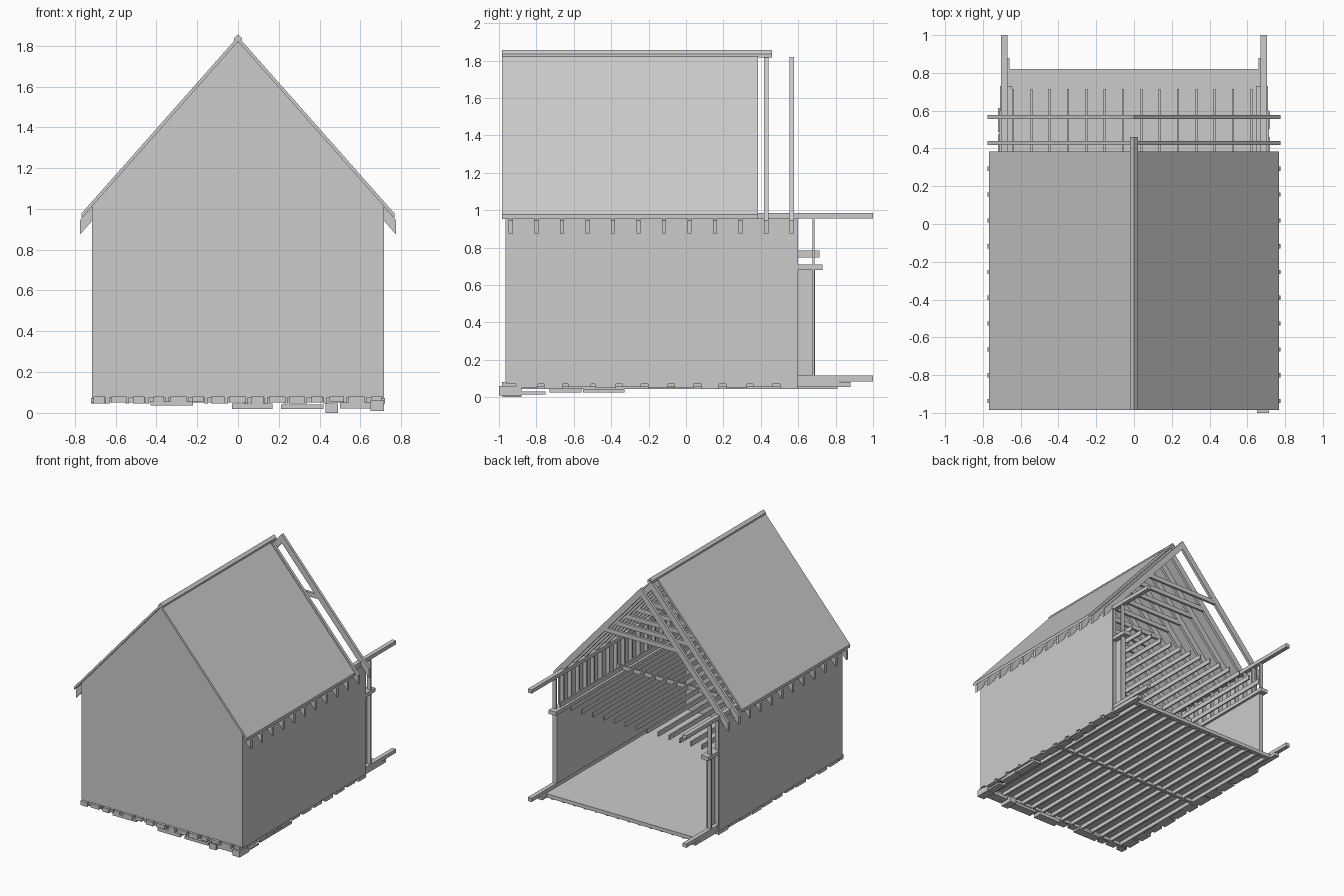
import bpy, bmesh, random
from mathutils import Vector

random.seed(4)
cube = bpy.data.objects.get("Cube")
if cube:
    bpy.data.objects.remove(cube)

wood = bpy.data.materials.new("plain grey")
wood.use_nodes = True
GREY = (0.6, 0.6, 0.6, 1)
wood.diffuse_color = GREY
wood.node_tree.nodes["Principled BSDF"].inputs["Base Color"].default_value = GREY


def finish(bm, name):
    bmesh.ops.recalc_face_normals(bm, faces=bm.faces[:])
    mesh = bpy.data.meshes.new(name)
    bm.to_mesh(mesh)
    bm.free()
    mesh.materials.append(wood)
    obj = bpy.data.objects.new(name, mesh)
    bpy.context.collection.objects.link(obj)
    return obj


def boxes(name, items):
    """One object from boxes, each given as x, y and z ranges."""
    bm = bmesh.new()
    for xs, ys, zs in items:
        verts = bmesh.ops.create_cube(bm, size=1)["verts"]
        for v in verts:
            v.co = Vector([r[0] if c < 0 else r[1] for c, r in zip(v.co, (xs, ys, zs))])
    return finish(bm, name)


def prisms(name, profile, spans):
    """Extrude an x-z profile along each y span."""
    bm = bmesh.new()
    for y0, y1 in spans:
        face = bm.faces.new([bm.verts.new((x, y0, z)) for x, z in profile])
        new = bmesh.ops.extrude_face_region(bm, geom=[face])["geom"]
        for v in new:
            if isinstance(v, bmesh.types.BMVert):
                v.co.y = y1
    return finish(bm, name)


def mirror(obj):
    mod = obj.modifiers.new("Mirror", "MIRROR")
    mod.use_axis[0] = True
    return obj


def centred(c, w):
    return (c - w / 2, c + w / 2)


PITCH = 1.13


def slope_z(top, x):
    return top - PITCH * x


def slope_profile(top, depth, x_end):
    low = slope_z(top, x_end)
    return [(0, top), (x_end, low), (x_end, low - depth), (0, top - depth)]


# Floor: deck, joists, middle bridging, rim boards
boxes("floor_deck", [((-0.70, 0.70), (-0.96, 0.82), (0.075, 0.085))])
joist_x = [-0.64 + 0.097 * i for i in range(14)]
boxes("floor_joists", [(centred(x, 0.018), (-0.96, 0.81), (0.045, 0.075))
                       for x in joist_x])
boxes("floor_bridging", [((-0.68, 0.68), centred(-0.08, 0.025), (0.05, 0.075))])
boxes("floor_end_rims", [((-0.70, 0.70), (0.785, 0.82), (0.055, 0.075)),
                         ((-0.70, 0.70), (-0.95, -0.92), (0.05, 0.075))])
boxes("floor_side_rims", [((s * 0.66, s * 0.70) if s > 0 else (-0.70, -0.66),
                           (-0.96, 0.88), (0.055, 0.08)) for s in (-1, 1)])

# Uneven blocks around the base
front_blocks = []
for i in range(15):
    x = -0.68 + 0.097 * i
    front_blocks.append((centred(x, random.uniform(0.05, 0.085)),
                         (-0.985, -0.93), (random.choice((0.045, 0.05, 0.055)), 0.08)))
boxes("front_blocks", front_blocks)
side_blocks = []
for i in range(11):
    y = -0.85 + 0.14 * i
    z = random.choice((0.045, 0.05, 0.055))
    for xs in ((0.65, 0.72), (-0.72, -0.65)):
        side_blocks.append((xs, centred(y, random.uniform(0.09, 0.13)), (z, 0.072)))
boxes("side_blocks", side_blocks)
boxes("base_shims", [
    ((0.65, 0.715), (-1.0, -0.88), (0.01, 0.06)),
    ((0.43, 0.49), (-0.98, -0.88), (0.0, 0.045)),
    ((0.50, 0.65), (-0.98, -0.90), (0.022, 0.05)),
    ((0.21, 0.42), (-0.98, -0.91), (0.018, 0.04)),
    ((-0.03, 0.17), (-0.98, -0.91), (0.018, 0.045)),
    ((-0.43, -0.22), (-0.98, -0.91), (0.036, 0.055)),
    ((0.65, 0.71), (-0.88, -0.75), (0.015, 0.03)),
    ((0.65, 0.71), (-0.73, -0.56), (0.025, 0.05)),
    ((0.65, 0.71), (-0.55, -0.33), (0.025, 0.045))])

# Front gable wall
prisms("front_wall", [(-0.715, 0.08), (0.715, 0.08), (0.715, slope_z(1.825, 0.715)),
                      (0, 1.825), (-0.715, slope_z(1.825, 0.715))], [(-0.965, -0.953)])

# Side walls: outer sheathing, studs, plates, inner boarding, ledger
mirror(boxes("side_sheathing", [((0.705, 0.715), (-0.96, 0.6), (0.07, 0.955))]))
mirror(boxes("wall_studs", [((0.672, 0.704), centred(0.682 - 0.0965 * i, 0.011),
                             (0.115, 0.955)) for i in range(17)]))
mirror(boxes("wall_plates", [((0.67, 0.704), (-0.955, 1.0), (0.955, 0.985)),
                             ((0.67, 0.704), (-0.955, 1.0), (0.085, 0.115))]))
mirror(boxes("inner_boarding", [((0.664, 0.671), (-0.95, 0.69), (0.115, 0.68))]))
mirror(boxes("ledger", [((0.645, 0.71), (-0.95, 0.73), (0.68, 0.71))]))

# Loft joists and bridging
boxes("loft_joists", [(centred(x, 0.011), (-0.95, 0.715), (0.748, 0.785)) for x in joist_x])
boxes("loft_bridging", [((-0.67, 0.67), centred(-0.08, 0.011), (0.75, 0.783))])

# Roof frame: rafter pairs and collar ties
rafter_y = [-0.937 + 0.1366 * i for i in range(12)]
rafter_spans = [centred(y, 0.022) for y in rafter_y]
mirror(prisms("rafters", slope_profile(1.82, 0.07, 0.775), rafter_spans))
TIE = 1.42
tie_half = (1.79 - TIE) / PITCH
boxes("collar_ties", [((-tie_half, tie_half), centred(y, 0.02), (TIE - 0.035, TIE))
                      for y in rafter_y])

# Roof sheathing and ridge cap
mirror(prisms("roof_sheathing", slope_profile(1.845, 0.024, 0.768), [(-0.985, 0.385)]))
prisms("ridge_cap", [(0, 1.855), (0.02, 1.835), (0.02, 1.815), (0, 1.838),
                     (-0.02, 1.815), (-0.02, 1.835)], [(-0.985, 0.46)])
